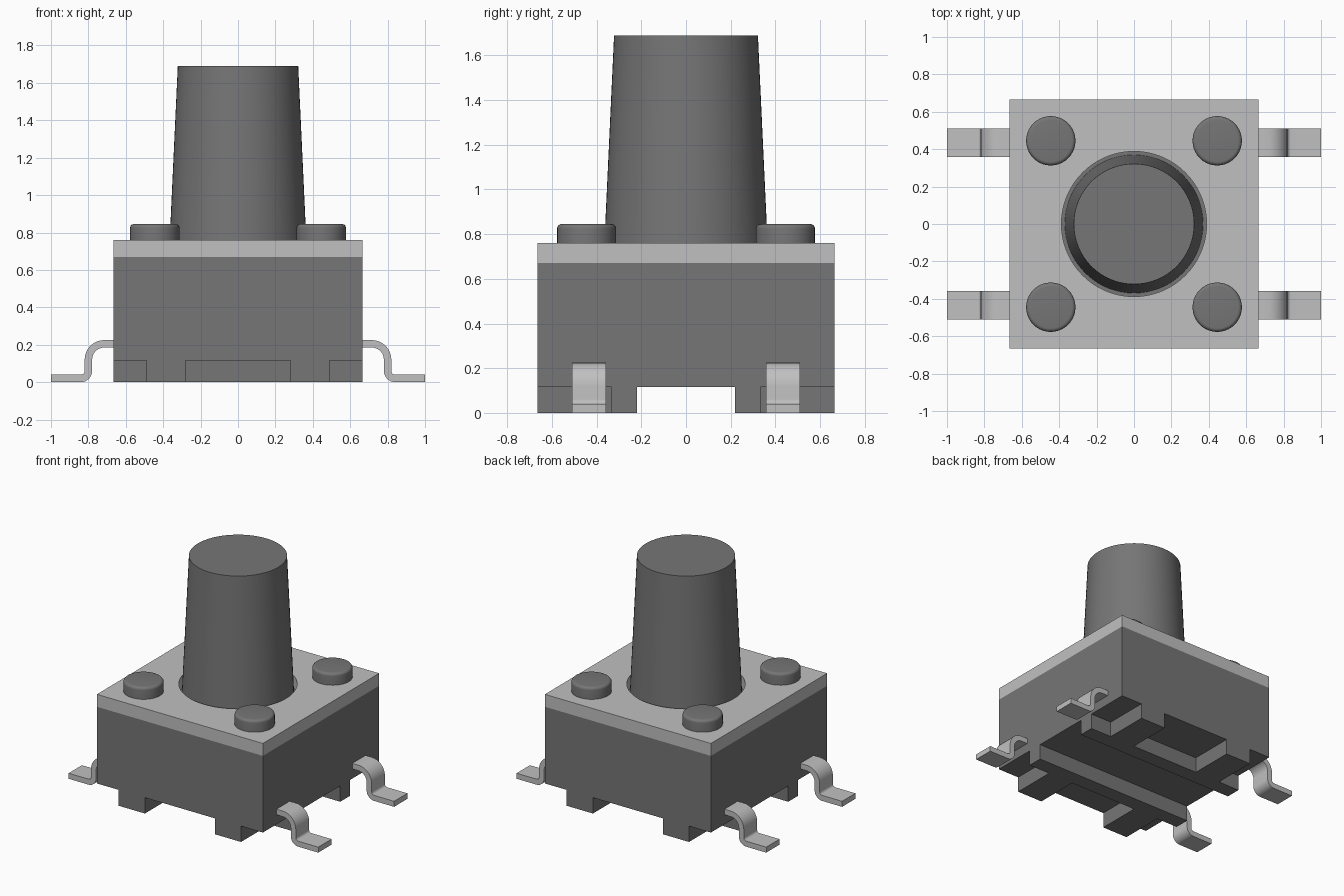
import bpy, bmesh, math
from mathutils import Vector

cube = bpy.data.objects.get("Cube")
if cube:
    bpy.data.objects.remove(cube, do_unlink=True)


def material(name, rgb):
    m = bpy.data.materials.new(name)
    m.use_nodes = True
    m.diffuse_color = (*rgb, 1)
    m.node_tree.nodes["Principled BSDF"].inputs["Base Color"].default_value = (*rgb, 1)
    return m


PLASTIC = material("dark grey plastic", (0.18, 0.18, 0.18))
METAL = material("light grey metal", (0.53, 0.53, 0.53))


def finish(name, bm, mat, smooth=False):
    bmesh.ops.recalc_face_normals(bm, faces=bm.faces)
    me = bpy.data.meshes.new(name)
    bm.to_mesh(me)
    bm.free()
    me.materials.append(mat)
    ob = bpy.data.objects.new(name, me)
    bpy.context.collection.objects.link(ob)
    if smooth:
        bpy.ops.object.select_all(action='DESELECT')
        ob.select_set(True)
        bpy.context.view_layer.objects.active = ob
        bpy.ops.object.shade_smooth_by_angle(angle=math.radians(35))
    return ob


def box(name, x, y, z, mat):
    bm = bmesh.new()
    bmesh.ops.create_cube(bm, size=1)
    for v in bm.verts:
        v.co = [(a + b) / 2 + c * (b - a) for (a, b), c in zip((x, y, z), v.co)]
    return finish(name, bm, mat)


def lathe(name, profile, mat, centre=(0, 0), seg=64):
    """Closed solid from (radius, z) pairs, capped at both ends."""
    bm = bmesh.new()
    rings = [[bm.verts.new((centre[0] + r * math.cos(2 * math.pi * i / seg),
                            centre[1] + r * math.sin(2 * math.pi * i / seg), z))
              for i in range(seg)] for r, z in profile]
    for a, b in zip(rings, rings[1:]):
        for i in range(seg):
            j = (i + 1) % seg
            bm.faces.new((a[i], a[j], b[j], b[i]))
    bm.faces.new(rings[0])
    bm.faces.new(rings[-1])
    return finish(name, bm, mat, True)


def cover_plate(half, radius, z0, z1, seg=64):
    """Square plate with a round hole."""
    bm = bmesh.new()
    loops = []
    for outer, z in ((True, z0), (True, z1), (False, z1), (False, z0)):
        loop = []
        for i in range(seg):
            c, s = math.cos(2 * math.pi * i / seg), math.sin(2 * math.pi * i / seg)
            k = half / max(abs(c), abs(s)) if outer else radius
            loop.append(bm.verts.new((c * k, s * k, z)))
        loops.append(loop)
    for n in range(4):
        a, b = loops[n], loops[(n + 1) % 4]
        for i in range(seg):
            j = (i + 1) % seg
            bm.faces.new((a[i], a[j], b[j], b[i]))
    return finish("cover_plate", bm, METAL, True)


def arc(cx, cz, r, a0, a1, n=8):
    return [(cx + r * math.cos(math.radians(a0 + (a1 - a0) * i / n)),
             cz + r * math.sin(math.radians(a0 + (a1 - a0) * i / n))) for i in range(n + 1)]


def lead(name, side, y0, y1):
    """Bent strip: out of the body, down, and out again along the board."""
    upper = [(0.62, 0.225)] + arc(0.715, 0.12, 0.105, 90, 0) + arc(0.84, 0.06, 0.02, 180, 270) + [(1, 0.04)]
    lower = [(0.62, 0.185)] + arc(0.715, 0.12, 0.065, 90, 0) + arc(0.84, 0.06, 0.06, 180, 270) + [(1, 0)]
    bm = bmesh.new()
    rows = [[bm.verts.new((side * x, y, z)) for (x, z), y in
             ((u, y0), (u, y1), (l, y1), (l, y0))] for u, l in zip(upper, lower)]
    for a, b in zip(rows, rows[1:]):
        for i in range(4):
            j = (i + 1) % 4
            bm.faces.new((a[i], a[j], b[j], b[i]))
    bm.faces.new(rows[0])
    bm.faces.new(rows[-1])
    return finish(name, bm, METAL, True)


# Housing and cover
H = 0.665
box("housing", (-H, H), (-H, H), (0.115, 0.67), PLASTIC)
cover_plate(H, 0.388, 0.67, 0.76)

# Tapered plunger
lathe("plunger", [(0.37, 0.66), (0.322, 1.69)], PLASTIC)

# Underside rails and feet, leads, and corner rivets
for fy, yname in ((-1, "front"), (1, "back")):
    box(yname + "_rail", (-H, H), sorted((fy * 0.22, fy * 0.333)), (0, 0.12), PLASTIC)
    for sx, xname in ((1, "left"), (-1, "right")):
        tag = yname + "_" + xname
        box(tag + "_foot", sorted((sx * 0.28, sx * 0.49)),
            sorted((fy * 0.33, fy * H)), (0, 0.12), PLASTIC)
        lead(tag + "_lead", sx, *sorted((fy * 0.358, fy * 0.51)))
        bevel = arc(0.112, 0.825, 0.02, 0, 90, 5)
        lathe(tag + "_rivet", [(0.132, 0.75)] + bevel, PLASTIC, (sx * 0.445, fy * 0.445), 40)
